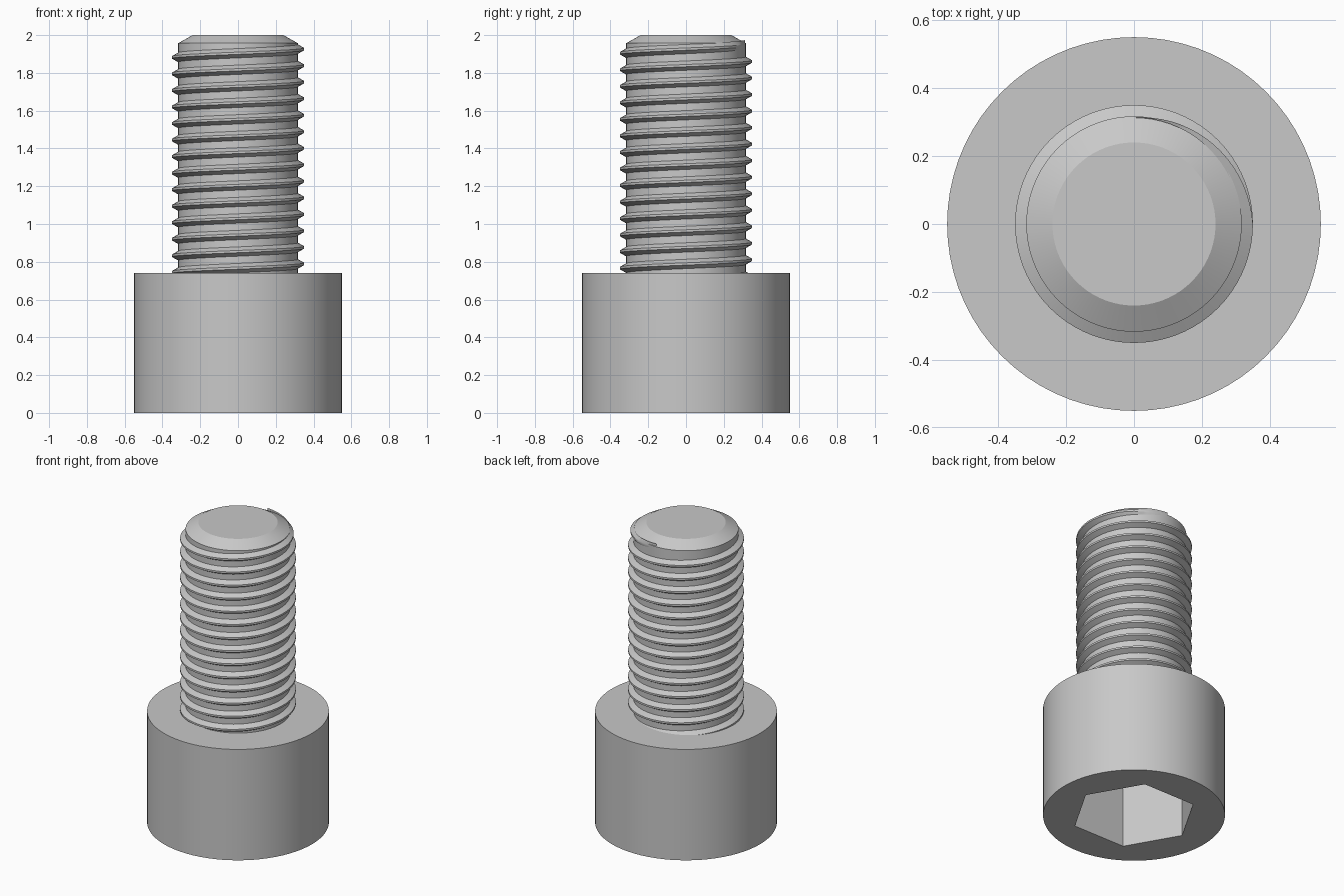
import bpy, bmesh, math

cube = bpy.data.objects.get("Cube")
if cube:
    bpy.data.objects.remove(cube, do_unlink=True)

SIDES = 72
HEAD_R, HEAD_H = 0.55, 0.74
SOCKET_R, SOCKET_DEPTH = 0.38, 0.44
CORE_R, CREST_R, TIP_R = 0.317, 0.35, 0.24
PITCH, TURNS = 0.0875, 14
TOP_CREST = 1.926

steel = bpy.data.materials.new("steel grey")
steel.use_nodes = True
steel.diffuse_color = (0.58, 0.58, 0.58, 1)
steel.node_tree.nodes["Principled BSDF"].inputs["Base Color"].default_value = steel.diffuse_color


def finish(bm, name):
    bmesh.ops.recalc_face_normals(bm, faces=bm.faces)
    mesh = bpy.data.meshes.new(name)
    bm.to_mesh(mesh)
    bm.free()
    mesh.materials.append(steel)
    obj = bpy.data.objects.new(name, mesh)
    bpy.context.collection.objects.link(obj)
    bpy.ops.object.select_all(action='DESELECT')
    obj.select_set(True)
    bpy.context.view_layer.objects.active = obj
    bpy.ops.object.shade_smooth_by_angle(angle=math.radians(25))
    return obj


def ring(bm, radius, z, sides=SIDES):
    turn = 2 * math.pi / sides
    return [bm.verts.new((radius * math.cos(i * turn), radius * math.sin(i * turn), z))
            for i in range(sides)]


def bridge(bm, a, b):
    for i in range(len(a)):
        j = (i + 1) % len(a)
        bm.faces.new((a[i], a[j], b[j], b[i]))


def loop_edges(bm, verts):
    return [bm.edges.get((verts[i - 1], verts[i])) for i in range(len(verts))]


# Cylindrical head with a hexagonal socket in its underside
bm = bmesh.new()
low, high = ring(bm, HEAD_R, 0), ring(bm, HEAD_R, HEAD_H)
mouth, floor = ring(bm, SOCKET_R, 0, 6), ring(bm, SOCKET_R, SOCKET_DEPTH, 6)
bridge(bm, low, high)
bridge(bm, mouth, floor)
bm.faces.new(high)
bm.faces.new(floor)
bmesh.ops.triangle_fill(bm, use_beauty=True,
                        edges=loop_edges(bm, low) + loop_edges(bm, mouth))
finish(bm, "socket_head")

# Shank core with a chamfered tip
bm = bmesh.new()
rings = [ring(bm, r, z) for r, z in ((CORE_R, 0.7), (CORE_R, 1.957), (TIP_R, 2))]
for a, b in zip(rings, rings[1:]):
    bridge(bm, a, b)
bm.faces.new(rings[0])
bm.faces.new(rings[-1])
finish(bm, "shank_core")

# Right-hand helical thread ridge, fading into the core near the tip
bm = bmesh.new()
runout = SIDES // 4
full = TURNS * SIDES
section = ((CORE_R - 0.004, -0.027), (CREST_R, -0.006),
           (CREST_R, 0.006), (CORE_R - 0.004, 0.027))
rows = []
for step in range(full + runout + 1):
    angle = 2 * math.pi * step / SIDES
    z = TOP_CREST + PITCH * (step - full) / SIDES
    fade = min(1, (full + runout - step) / runout)
    row = []
    for r, dz in section:
        radius = section[0][0] + (r - section[0][0]) * fade
        row.append(bm.verts.new((radius * math.cos(angle), radius * math.sin(angle), z + dz)))
    rows.append(row)
for a, b in zip(rows, rows[1:]):
    bridge(bm, a, b)
bm.faces.new(rows[0])
finish(bm, "thread")
